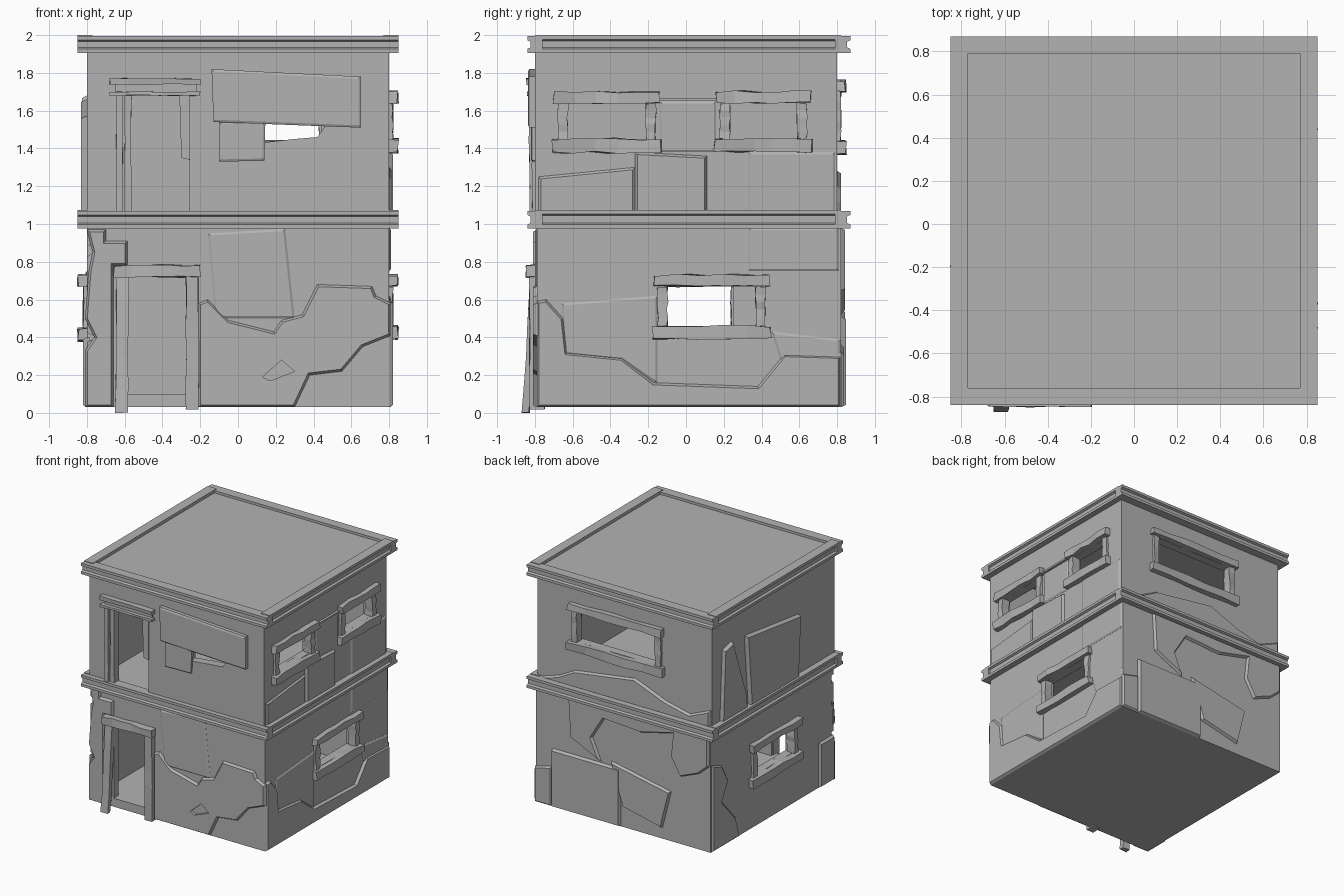
import bpy, bmesh, random
from mathutils import Vector

random.seed(4)
if "Cube" in bpy.data.objects:
    bpy.data.objects.remove(bpy.data.objects["Cube"], do_unlink=True)

grey = bpy.data.materials.new("concrete_grey")
grey.use_nodes = True
grey.diffuse_color = (0.45, 0.45, 0.45, 1)
grey.node_tree.nodes["Principled BSDF"].inputs["Base Color"].default_value = grey.diffuse_color

# Each side maps (along wall, height, outward distance) to space
SIDES = {
    "front": lambda u, z, d: Vector((u, -d, z)),
    "back": lambda u, z, d: Vector((u, d, z)),
    "right": lambda u, z, d: Vector((d, u, z)),
    "left": lambda u, z, d: Vector((-d, u, z)),
}
LOWER = {"front": 0.79, "back": 0.82, "right": 0.80, "left": 0.80}
UPPER = {"front": 0.80, "back": 0.80, "right": 0.80, "left": 0.80}


def extrude(name, start, end, rise=0, inset=0.012, wobble=0):
    """Join two matching outlines; optionally inset the end cap, or roughen."""
    bm = bmesh.new()
    a = [bm.verts.new(p) for p in start]
    b = [bm.verts.new(p) for p in end]
    bm.faces.new(a)
    cap = bm.faces.new(b)
    for i in range(len(a)):
        j = (i + 1) % len(a)
        bm.faces.new((a[i], a[j], b[j], b[i]))
    bmesh.ops.recalc_face_normals(bm, faces=bm.faces)
    if rise:
        bmesh.ops.inset_region(bm, faces=[cap], thickness=inset, depth=rise,
                               use_even_offset=True)
    if wobble:
        longest = max(e.calc_length() for e in bm.edges)
        long_edges = [e for e in bm.edges if e.calc_length() > longest * 0.7]
        bmesh.ops.subdivide_edges(bm, edges=long_edges, cuts=4, use_grid_fill=True)
        for v in bm.verts:
            v.co += Vector([random.uniform(-wobble, wobble) for _ in range(3)])
    mesh = bpy.data.meshes.new(name)
    bm.to_mesh(mesh)
    bm.free()
    mesh.materials.append(grey)
    ob = bpy.data.objects.new(name, mesh)
    bpy.context.collection.objects.link(ob)
    return ob


def prism(name, side, outline, d0, d1, **kw):
    f = SIDES[side]
    return extrude(name, [f(u, z, d0) for u, z in outline],
                   [f(u, z, d1) for u, z in outline], **kw)


def rect(u0, u1, z0, z1):
    return [(u0, z0), (u1, z0), (u1, z1), (u0, z1)]


def slab(name, side, walls, outline, rise=0.02):
    d = walls[side]
    return prism(name, side, outline, d - 0.015, d + 0.001, rise=rise)


def box(name, x0, x1, y0, y1, z0, z1):
    return prism(name, "right", rect(y0, y1, z0, z1), x0, x1)


def cut(target, cutter):
    cutter.hide_render = True
    mod = target.modifiers.new("cut", "BOOLEAN")
    mod.operation, mod.solver, mod.object = "DIFFERENCE", "EXACT", cutter
    bpy.context.view_layer.objects.active = target
    bpy.ops.object.modifier_apply(modifier=mod.name)
    bpy.data.objects.remove(cutter, do_unlink=True)


def opening(target, side, outline):
    cut(target, prism("cutter", side, outline, 0.6, 1.0))


# Hollow storeys
lower = box("lower_storey", -0.80, 0.80, -0.79, 0.82, 0.03, 1.02)
cut(lower, box("cutter", -0.73, 0.73, -0.73, 0.75, 0.10, 0.96))
upper = box("upper_storey", -0.80, 0.80, -0.80, 0.80, 1.02, 1.975)
cut(upper, box("cutter", -0.73, 0.73, -0.73, 0.73, 1.06, 1.92))

# Doorways and the broken hole beneath the board
opening(lower, "front", rect(-0.585, -0.27, 0.10, 0.73))
opening(upper, "front", rect(-0.58, -0.26, 1.06, 1.68))
opening(upper, "front", [(0.12, 1.43), (0.3, 1.45), (0.42, 1.46), (0.47, 1.53), (0.12, 1.56)])

# Chipped front left corner
for z, size in ((0.40, 0.07), (0.86, 0.09), (0.66, 0.05)):
    tri = [(-0.88, z - size), (-0.75, z), (-0.88, z + size)]
    chip = prism("cutter", "front", tri, 0.76, 0.9)
    cut(lower, chip)


# Windows with rough lintel, sill and jambs
def window(name, target, side, walls, u0, u1, z0, z1, over=0.06):
    opening(target, side, rect(u0, u1, z0, z1))
    d = walls[side]
    prism(name + "_lintel", side, rect(u0 - over, u1 + over, z1, z1 + 0.06),
          d - 0.04, d + 0.045, wobble=0.007)
    prism(name + "_sill", side, rect(u0 - over - 0.01, u1 + over + 0.01, z0 - 0.07, z0),
          d - 0.04, d + 0.045, wobble=0.007)
    for n, u in (("a", u0 - 0.04), ("b", u1 - 0.012)):
        prism(name + "_jamb_" + n, side, rect(u, u + 0.052, z0, z1),
              d - 0.05, d + 0.02, wobble=0.005)


window("right_upper_front_window", upper, "right", UPPER, -0.64, -0.20, 1.45, 1.64)
window("right_upper_back_window", upper, "right", UPPER, 0.22, 0.60, 1.45, 1.64)
window("right_lower_window", lower, "right", LOWER, -0.11, 0.38, 0.46, 0.67)
window("left_lower_window", lower, "left", LOWER, -0.26, 0.25, 0.45, 0.67)
window("back_upper_window", upper, "back", UPPER, -0.30, 0.44, 1.44, 1.70)
prism("right_window_rod", "right", rect(-0.17, 0.17, 1.65, 1.665), 0.79, 0.82)
slab("right_window_panel", "right", UPPER, rect(-0.14, 0.16, 1.38, 1.65), 0.008)

# I-beam ledges around the middle and the roof
for level, z0, z1 in (("middle", 0.975, 1.07), ("roof", 1.905, 1.995)):
    for side, outer, u0, u1 in (("front", 0.84, -0.85, 0.85), ("back", 0.87, -0.85, 0.85),
                                ("right", 0.85, -0.80, 0.82), ("left", 0.85, -0.80, 0.82)):
        top = z1 + (0.005 if side in ("right", "left") else 0)
        t, w, inner = 0.022, outer - 0.017, outer - 0.08
        half = [(outer, z0), (outer, z0 + t), (w, z0 + t + 0.008),
                (w, top - t - 0.008), (outer, top - t), (outer, top)]
        profile = [(inner, z0)] + half + [(inner, top)]
        f = SIDES[side]
        extrude(f"{level}_{side}_beam", [f(u0, z, d) for d, z in profile],
                [f(u1, z, d) for d, z in profile])

# Door frames
f = SIDES["front"]
foot = [(-0.65, 0.83), (-0.585, 0.83), (-0.585, 0.87), (-0.65, 0.87)]
extrude("lower_door_post_right", [f(u, 0, d) for u, d in foot],
        [f(u + 0.005, 0.74, d - 0.05) for u, d in foot], wobble=0.004)
prism("lower_door_post_left", "front", rect(-0.275, -0.21, 0.02, 0.73), 0.75, 0.83, wobble=0.004)
prism("lower_door_lintel", "front", rect(-0.66, -0.20, 0.72, 0.78), 0.75, 0.845, wobble=0.006)
prism("upper_door_post_outer", "front", rect(-0.645, -0.61, 1.06, 1.70), 0.77, 0.83, wobble=0.003)
prism("upper_door_post_inner", "front", rect(-0.60, -0.565, 1.06, 1.68), 0.75, 0.815, wobble=0.003)
prism("upper_door_jamb", "front", [(-0.30, 1.35), (-0.255, 1.34), (-0.255, 1.68), (-0.31, 1.68)],
      0.75, 0.81)
prism("upper_door_lintel", "front", rect(-0.68, -0.20, 1.68, 1.70), 0.77, 0.84, wobble=0.003)
prism("upper_door_head", "front", rect(-0.65, -0.22, 1.70, 1.74), 0.77, 0.81)
prism("upper_door_cap", "front", rect(-0.68, -0.20, 1.74, 1.77), 0.77, 0.845, wobble=0.003)

# Blank boards on the upper front
prism("front_board", "front", [(-0.13, 1.54), (0.65, 1.51), (0.65, 1.78), (-0.14, 1.82)],
      0.79, 0.83, rise=0.006)
prism("front_small_board", "front", [(-0.10, 1.33), (0.14, 1.335), (0.145, 1.55), (-0.10, 1.54)],
      0.79, 0.815, rise=0.006)

# Broken plaster, front
plaster = slab("front_plaster", "front", LOWER, [
    (-0.21, 0.03), (0.30, 0.03), (0.38, 0.20), (0.55, 0.22), (0.66, 0.35), (0.81, 0.41),
    (0.81, 0.58), (0.73, 0.62), (0.71, 0.67), (0.42, 0.68), (0.34, 0.52), (0.23, 0.49),
    (0.19, 0.43), (-0.05, 0.49), (-0.16, 0.60), (-0.21, 0.58)])
cut(plaster, prism("cutter", "front", [(0.13, 0.19), (0.17, 0.17), (0.30, 0.22), (0.23, 0.28)],
                   0.79, 0.9))
slab("front_corner_plaster", "front", LOWER, [
    (-0.81, 0.03), (-0.66, 0.03), (-0.66, 0.78), (-0.585, 0.78), (-0.585, 0.91), (-0.70, 0.91),
    (-0.70, 0.97), (-0.80, 0.97), (-0.77, 0.85), (-0.79, 0.75), (-0.81, 0.5), (-0.76, 0.4),
    (-0.81, 0.33)])
slab("front_wall_patch", "front", LOWER, [
    (-0.12, 0.5), (0.3, 0.5), (0.25, 0.975), (-0.16, 0.95)], 0.008)

# Broken plaster, right
slab("right_plaster", "right", LOWER, [
    (-0.79, 0.03), (0.82, 0.03), (0.82, 0.30), (0.52, 0.31), (0.38, 0.14), (-0.17, 0.16),
    (-0.34, 0.29), (-0.63, 0.32), (-0.65, 0.50), (-0.74, 0.60), (-0.79, 0.59)])
slab("right_front_patch", "right", LOWER, [
    (-0.66, 0.58), (-0.64, 0.31), (-0.34, 0.28), (-0.15, 0.15), (-0.15, 0.62)], 0.008)
slab("right_back_patch", "right", LOWER, [(0.45, 0.43), (0.5, 0.28), (0.82, 0.28), (0.82, 0.39)], 0.008)
slab("right_wall_strip", "right", LOWER, rect(0.33, 0.81, 0.75, 0.98), 0.008)
slab("right_upper_strip", "right", UPPER, rect(0.33, 0.79, 1.06, 1.38), 0.008)
slab("right_low_panel", "right", UPPER, [(-0.78, 1.06), (-0.27, 1.06), (-0.27, 1.30), (-0.78, 1.25)], 0.012)
slab("right_tall_panel", "right", UPPER, [(-0.27, 1.06), (0.11, 1.06), (0.11, 1.36), (-0.27, 1.38)])

# Broken plaster, left
slab("left_narrow_panel", "left", UPPER, [
    (0.36, 1.06), (0.70, 1.06), (0.67, 1.65), (0.55, 1.68), (0.38, 1.2)], 0.025)
slab("left_wide_panel", "left", UPPER, [(-0.30, 1.06), (0.33, 1.06), (0.38, 1.66), (-0.33, 1.57)], 0.03)
slab("left_front_plaster", "left", LOWER, rect(-0.78, -0.59, 0.03, 0.40))
slab("left_back_plaster", "left", LOWER, [
    (0.81, 0.03), (0.81, 0.75), (0.68, 0.7), (0.6, 0.55), (0.68, 0.4), (0.5, 0.2), (0.45, 0.03)], 0.012)

# Broken plaster, back
slab("back_upper_plaster", "back", UPPER, [
    (-0.79, 1.06), (0.79, 1.06), (0.6, 1.12), (0.45, 1.2), (-0.1, 1.28), (-0.38, 1.17),
    (-0.6, 1.12), (-0.79, 1.2)])
slab("back_lower_plaster", "back", LOWER, [
    (0.5, 0.98), (0.48, 0.65), (0.2, 0.52), (0.28, 0.70), (0.17, 0.88), (-0.17, 0.86),
    (-0.46, 0.93), (-0.44, 0.74), (-0.53, 0.59), (-0.70, 0.66), (-0.79, 0.74), (-0.79, 0.98)])
slab("back_square_panel", "back", LOWER, rect(0.02, 0.65, 0.03, 0.51), 0.025)
slab("back_corner_panel", "back", LOWER, [(0.65, 0.03), (0.81, 0.03), (0.81, 0.32), (0.65, 0.36)], 0.015)
slab("back_tilted_panel", "back", LOWER, [(0.11, 0.55), (-0.44, 0.44), (-0.36, 0.12), (0.0, 0.2)])
